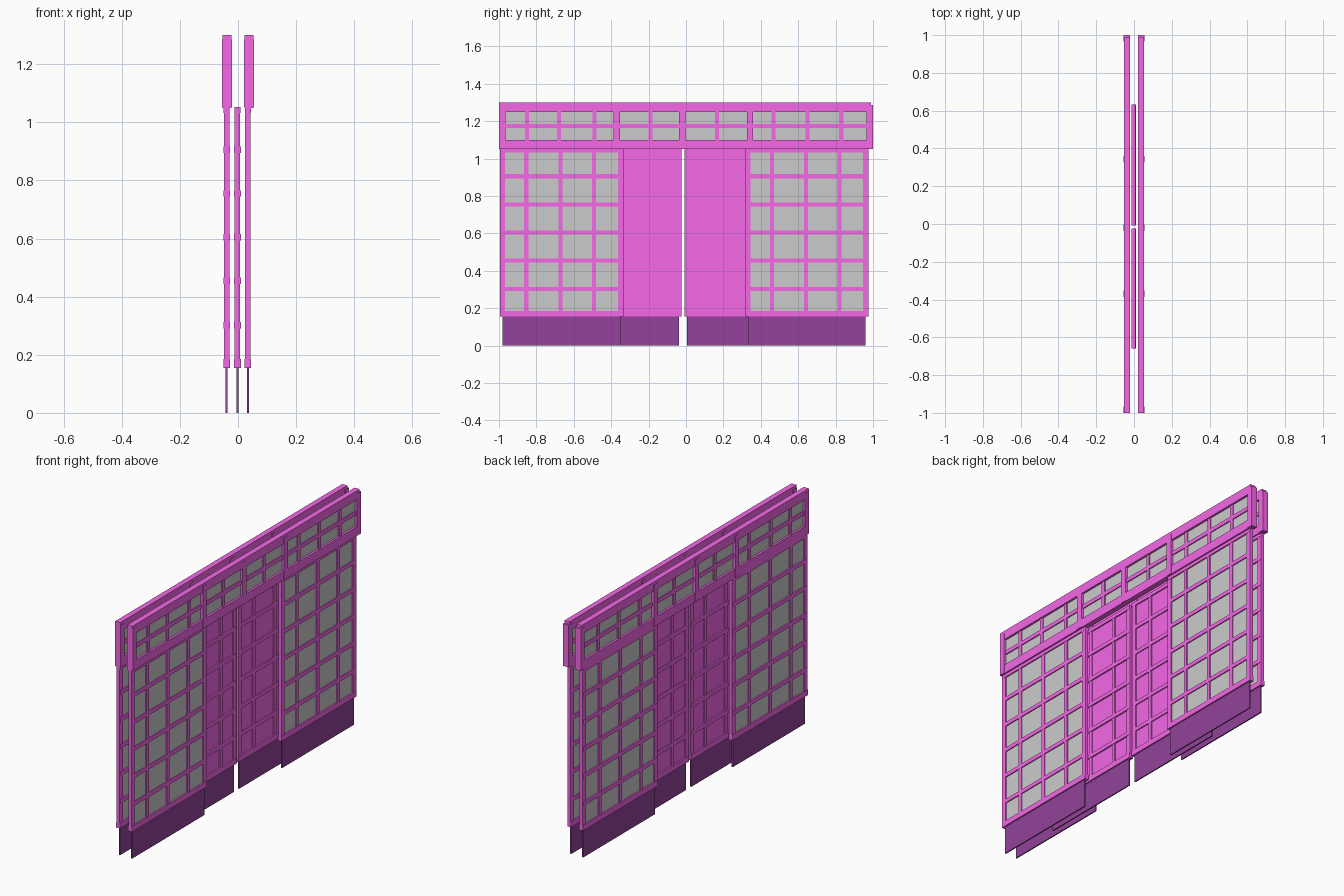
import bpy, bmesh

if "Cube" in bpy.data.objects:
    bpy.data.objects.remove(bpy.data.objects["Cube"])


def material(name, color):
    m = bpy.data.materials.new(name)
    m.diffuse_color = color
    m.use_nodes = True
    m.node_tree.nodes["Principled BSDF"].inputs["Base Color"].default_value = m.diffuse_color
    return m


WOOD = material("lacquered_wood", (0.91, 0.14, 0.80, 1))
DARK = material("dark_wood", (0.29, 0.055, 0.32, 1))


def boxes(name, items, mat=None):
    """One object made of boxes given as (x0, x1, y0, y1, z0, z1)."""
    bm = bmesh.new()
    for x0, x1, y0, y1, z0, z1 in items:
        vs = bmesh.ops.create_cube(bm, size=1)["verts"]
        for v in vs:
            v.co.x = x1 if v.co.x > 0 else x0
            v.co.y = y1 if v.co.y > 0 else y0
            v.co.z = z1 if v.co.z > 0 else z0
    me = bpy.data.meshes.new(name)
    bm.to_mesh(me)
    bm.free()
    ob = bpy.data.objects.new(name, me)
    bpy.context.collection.objects.link(ob)
    if mat:
        me.materials.append(mat)
    return ob


def bar(x, t, y0, y1, z0, z1):
    return (x - t / 2, x + t / 2, y0, y1, z0, z1)


def door(name, x, y0, width, bar_t, pane_mat=None):
    y1 = y0 + width
    # Stiles and rails
    boxes(name + "_frame", [
        bar(x, 0.019, y0, y0 + 0.028, 0.155, 1.05),
        bar(x, 0.019, y1 - 0.028, y1, 0.155, 1.05),
        bar(x, 0.023, y0, y1, 0.155, 0.185),
        bar(x, 0.021, y0, y1, 1.032, 1.053)], WOOD)
    # Lattice bars
    grid = [bar(x, bar_t, y0 + 0.005, y1 - 0.005, z - 0.011, z + 0.011)
            for z in (0.302, 0.455, 0.605, 0.755, 0.905)]
    grid += [bar(x, 0.018, y0 + d - 0.011, y0 + d + 0.011, 0.17, 1.04)
             for d in (0.141, 0.323, 0.503)]
    boxes(name + "_lattice", grid, WOOD)
    # Pane and kick board
    boxes(name + "_pane", [bar(x, 0.007, y0 + 0.015, y1 - 0.015, 0.165, 1.04)], pane_mat)
    boxes(name + "_kick_board", [bar(x, 0.007, y0 + 0.014, y1 - 0.014, 0, 0.165)], DARK)


def transom(name, x):
    # Top and bottom rails with a thin middle rail
    boxes(name + "_rails", [
        bar(x, 0.031, -1, 0.99, 1.25, 1.30),
        bar(x, 0.031, -1, 0.99, 1.05, 1.10),
        bar(x, 0.019, -0.99, 0.985, 1.163, 1.185)], WOOD)
    # Heavy posts dividing the bays
    boxes(name + "_posts", [bar(x, 0.035, y - 0.017, y + 0.017, 1.052, 1.285)
                            for y in (-0.983, -0.37, -0.02, 0.342, 0.983)], WOOD)
    # Thin vertical bars
    boxes(name + "_bars", [bar(x, 0.018, y - 0.011, y + 0.011, 1.07, 1.28)
                           for y in (-0.85, -0.68, -0.49, -0.19, 0.165, 0.468, 0.65, 0.83)], WOOD)
    boxes(name + "_pane", [bar(x, 0.007, -0.98, 0.98, 1.07, 1.28)])


# Two outer planes, each with a transom over two fixed doors
for side, x, bar_t, tx in (("left", -0.039, 0.023, -0.0375), ("right", 0.034, 0.019, 0.0375)):
    door(side + "_near_door", x, -0.995, 0.66, bar_t)
    door(side + "_far_door", x, 0.318, 0.657, bar_t)
    transom(side + "_transom", tx)

# Sliding doors on the middle plane
door("sliding_near_door", -0.002, -0.66, 0.636, 0.023, WOOD)
door("sliding_far_door", -0.002, -0.008, 0.64, 0.019, WOOD)
